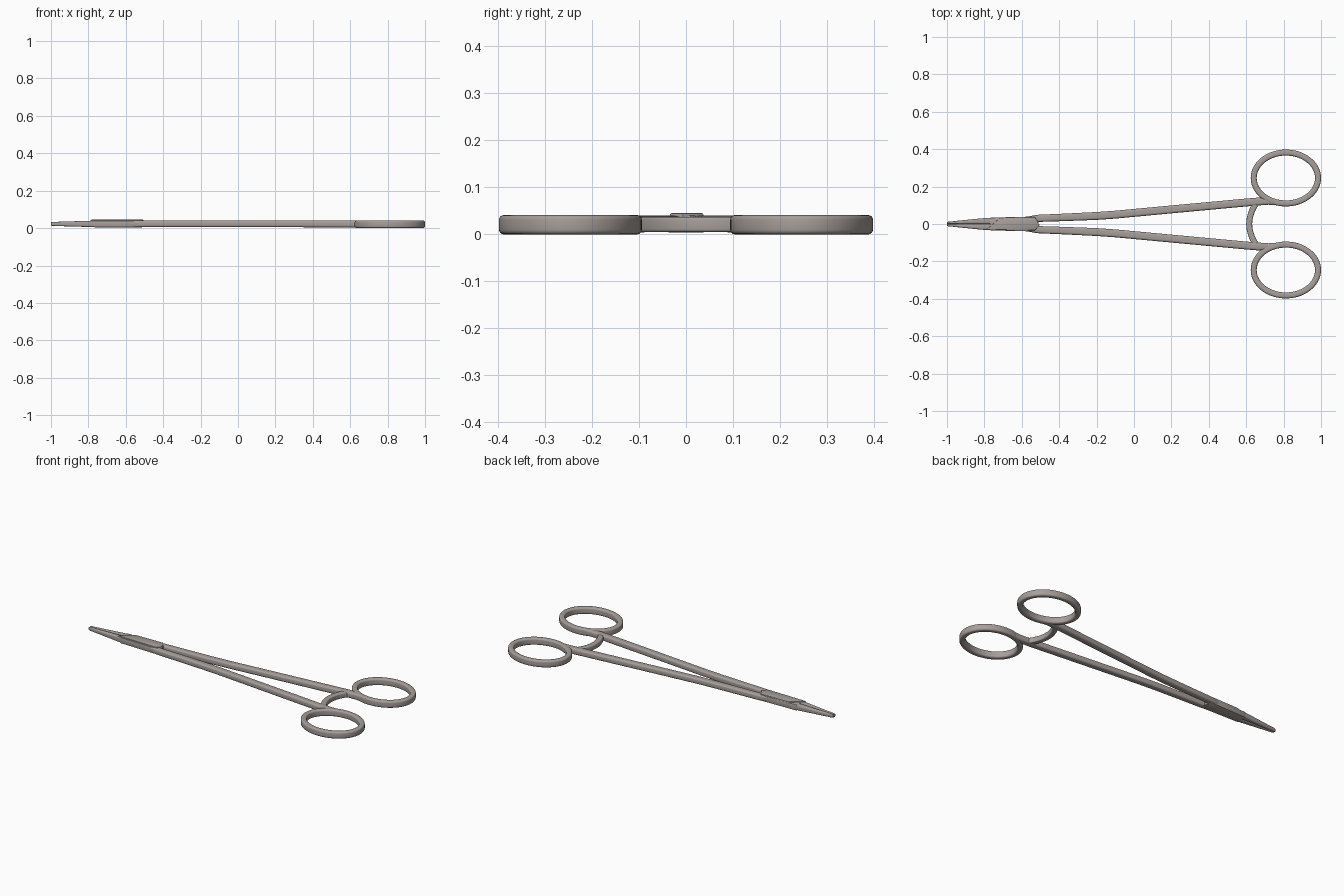
import bpy, bmesh, math
from mathutils import Vector

cube = bpy.data.objects.get("Cube")
if cube:
    bpy.data.objects.remove(cube, do_unlink=True)

# Single brushed steel colour
steel = bpy.data.materials.new("warm grey steel")
steel.use_nodes = True
colour = (0.38, 0.34, 0.32, 1)
steel.diffuse_color = colour
steel.node_tree.nodes["Principled BSDF"].inputs["Base Color"].default_value = colour


def finish(name, bm):
    bmesh.ops.recalc_face_normals(bm, faces=bm.faces)
    mesh = bpy.data.meshes.new(name)
    bm.to_mesh(mesh)
    bm.free()
    mesh.materials.append(steel)
    ob = bpy.data.objects.new(name, mesh)
    bpy.context.scene.collection.objects.link(ob)
    bpy.ops.object.select_all(action='DESELECT')
    ob.select_set(True)
    bpy.context.view_layer.objects.active = ob
    bpy.ops.object.shade_smooth_by_angle(angle=math.radians(35))
    return ob


def section(half_w, z0, z1, radius):
    """Rounded rectangle as (offset, z) pairs."""
    r = min(radius, half_w * 0.8, (z1 - z0) * 0.45)
    mid, half_h = (z0 + z1) / 2, (z1 - z0) / 2
    pts = []
    for q, (sx, sz) in enumerate([(1, 1), (-1, 1), (-1, -1), (1, -1)]):
        for k in range(5):
            a = math.radians(90 * q + 22.5 * k)
            pts.append((sx * (half_w - r) + r * math.cos(a),
                        mid + sz * (half_h - r) + r * math.sin(a)))
    return pts


def sweep(name, stations, radius=0.011, closed=False):
    """Loft rounded sections through stations of (x, y, half width, z0, z1)."""
    bm = bmesh.new()
    n = len(stations)
    loops = []
    for i, (x, y, w, z0, z1) in enumerate(stations):
        a = stations[(i - 1) % n if closed else max(i - 1, 0)]
        b = stations[(i + 1) % n if closed else min(i + 1, n - 1)]
        t = Vector((b[0] - a[0], b[1] - a[1])).normalized()
        loops.append([bm.verts.new((x - t.y * o, y + t.x * o, z))
                      for o, z in section(w, z0, z1, radius)])
    m = len(loops[0])
    for i in range(n if closed else n - 1):
        p, q = loops[i], loops[(i + 1) % n]
        for k in range(m):
            bm.faces.new((p[k], p[(k + 1) % m], q[(k + 1) % m], q[k]))
    if not closed:
        bm.faces.new(loops[0])
        bm.faces.new(loops[-1])
    return finish(name, bm)


def plate(name, outline, z0, z1, bevel):
    """Extruded outline with softened edges."""
    bm = bmesh.new()
    face = bm.faces.new([bm.verts.new((x, y, z0)) for x, y in outline])
    new = bmesh.ops.extrude_face_region(bm, geom=[face])["geom"]
    bmesh.ops.translate(bm, vec=(0, 0, z1 - z0),
                        verts=[v for v in new if isinstance(v, bmesh.types.BMVert)])
    bmesh.ops.recalc_face_normals(bm, faces=bm.faces)
    bmesh.ops.bevel(bm, geom=bm.edges[:], offset=bevel, segments=2,
                    profile=0.5, affect='EDGES')
    return finish(name, bm)


for s, side in ((1, "back"), (-1, "front")):
    # Oval finger ring
    ring = []
    for i in range(72):
        a = 2 * math.pi * i / 72
        ring.append((0.812 + 0.172 * math.cos(a),
                     s * (0.246 + 0.136 * math.sin(a)), 0.016, 0.0, 0.041))
    sweep(side + "_finger_ring", ring, 0.010, True)

    # Long shank, running from the box joint into the ring
    shank = [(-0.58, 0.022, 0.015, 0.006, 0.040),
             (-0.52, 0.030, 0.019, 0.005, 0.040),
             (-0.36, 0.036, 0.020, 0.005, 0.040),
             (-0.20, 0.043, 0.021, 0.005, 0.040),
             (-0.10, 0.050, 0.021, 0.005, 0.040),
             (0.20, 0.078, 0.021, 0.005, 0.040),
             (0.60, 0.115, 0.021, 0.004, 0.040),
             (0.66, 0.120, 0.021, 0.004, 0.040),
             (0.72, 0.121, 0.018, 0.003, 0.040),
             (0.77, 0.114, 0.014, 0.002, 0.040)]
    sweep(side + "_shank", [(x, s * y, w, a, b) for x, y, w, a, b in shank])

    # Tapered jaw half, with a fine gap along the middle
    jaw = [(-1.0, 0.0055, 0.0045, 0.014, 0.031),
           (-0.992, 0.0065, 0.0058, 0.012, 0.033),
           (-0.90, 0.0112, 0.0106, 0.009, 0.036),
           (-0.79, 0.0165, 0.0160, 0.006, 0.039),
           (-0.70, 0.0175, 0.0170, 0.005, 0.040)]
    sweep(side + "_jaw", [(x, s * y, w, a, b) for x, y, w, a, b in jaw], 0.008)

# Box joint body and the slanted cover that crosses it
plate("box_joint", [(-0.77, -0.034), (-0.53, -0.040), (-0.51, -0.010),
                    (-0.51, 0.010), (-0.53, 0.040), (-0.77, 0.034)],
      0.004, 0.040, 0.004)
plate("joint_cover", [(-0.79, -0.030), (-0.53, -0.034), (-0.505, -0.006),
                      (-0.53, 0.037), (-0.715, 0.034)],
      0.026, 0.045, 0.003)

# Curved locking bar between the shanks
bar = []
for i in range(17):
    u = -1 + i / 8
    bar.append((0.616 + 0.042 * u * u, 0.118 * u, 0.016, 0.005, 0.037))
sweep("locking_bar", bar, 0.006)
